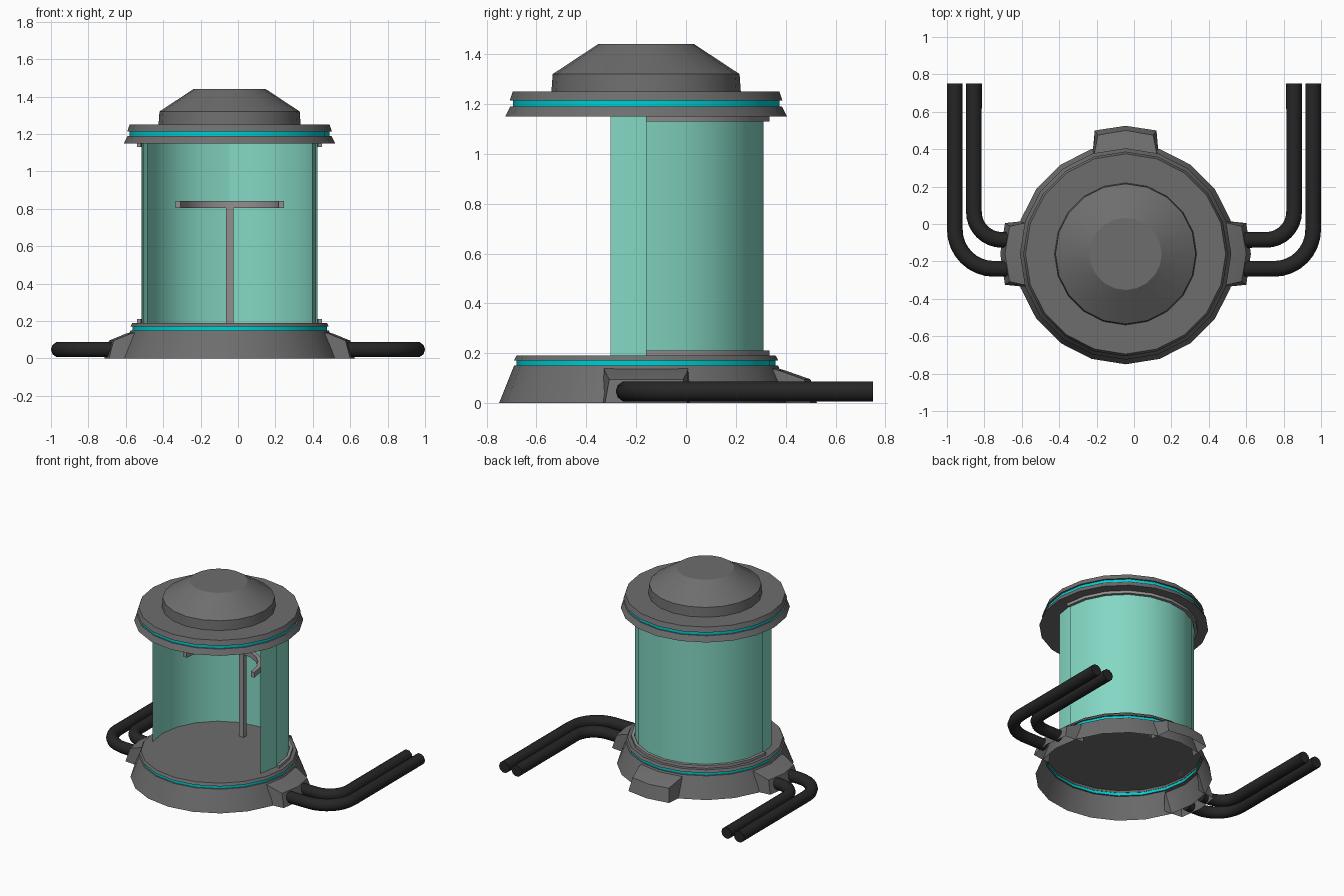
import bpy, bmesh, math
from math import sin, cos, pi, radians

if "Cube" in bpy.data.objects:
    bpy.data.objects.remove(bpy.data.objects["Cube"])

CX, CY = -0.045, -0.16   # axis of the chamber
SIDES = 20


def material(name, rgb):
    m = bpy.data.materials.new(name)
    m.diffuse_color = (*rgb, 1)
    m.use_nodes = True
    m.node_tree.nodes["Principled BSDF"].inputs["Base Color"].default_value = m.diffuse_color
    return m


GREY = material("dark grey metal", (0.155, 0.155, 0.155))
LIGHT = material("light grey metal", (0.29, 0.275, 0.275))
GLASS = material("green glass", (0.23, 0.68, 0.55))
TEAL = material("teal glow", (0.0, 0.62, 0.64))
BLACK = material("black rubber", (0.019, 0.019, 0.019))


def finish(name, bm, mat, loc=(CX, CY, 0)):
    bmesh.ops.remove_doubles(bm, verts=bm.verts, dist=1e-5)
    bmesh.ops.recalc_face_normals(bm, faces=bm.faces)
    me = bpy.data.meshes.new(name)
    bm.to_mesh(me)
    bm.free()
    me.materials.append(mat)
    ob = bpy.data.objects.new(name, me)
    ob.location = loc
    bpy.context.collection.objects.link(ob)
    bpy.ops.object.select_all(action='DESELECT')
    ob.select_set(True)
    bpy.context.view_layer.objects.active = ob
    bpy.ops.object.shade_smooth_by_angle(angle=radians(30))
    return ob


def revolve(name, profile, mat, start=0, end=360, closed=False):
    """Sweep an (r, z) profile around the chamber axis, in degrees."""
    bm = bmesh.new()
    steps = round((end - start) / (360 / SIDES))
    pts = profile + profile[:1] if closed else profile
    rows = []
    for i in range(steps + 1):
        a = radians(start + (end - start) * i / steps)
        rows.append([bm.verts.new((r * cos(a), r * sin(a), z)) for r, z in pts])
    for p, q in zip(rows, rows[1:]):
        for k in range(len(pts) - 1):
            if pts[k][0] == 0:
                bm.faces.new((p[k], p[k + 1], q[k + 1]))
            elif pts[k + 1][0] == 0:
                bm.faces.new((p[k], p[k + 1], q[k]))
            else:
                bm.faces.new((p[k], p[k + 1], q[k + 1], q[k]))
    if closed and end - start < 360:
        bm.faces.new(rows[0][:-1])
        bm.faces.new(rows[-1][:-1])
    return finish(name, bm, mat)


def rect(r0, r1, z0, z1):
    return [(r0, z0), (r1, z0), (r1, z1), (r0, z1)]


# Base: hollow skirt, glowing band, floor with rim
revolve("base_skirt", [(0.59, 0), (0.53, 0.15), (0.518, 0.15)], GREY)
revolve("base_glow_band", [(0.52, 0.15), (0.52, 0.172)], TEAL)
revolve("base_floor", [(0.518, 0.171), (0.53, 0.171), (0.52, 0.19), (0, 0.19)], GREY)

# Lid: flange, glowing band, upper rim, stepped dome
revolve("lid_flange", [(0, 1.15), (0.565, 1.15), (0.545, 1.19), (0.53, 1.19)], GREY)
revolve("lid_glow_band", [(0.535, 1.19), (0.535, 1.214)], TEAL)
revolve("lid_rim", [(0.53, 1.214), (0.547, 1.214), (0.535, 1.25), (0.37, 1.25)], GREY)
revolve("lid_dome", [(0.38, 1.25), (0.375, 1.32), (0.193, 1.44), (0, 1.44)], GREY)

# Glass: fixed rear half and two sliding doors left open at the front
revolve("rear_glass", [(0.47, 0.19), (0.47, 1.15)], GLASS, 0, 180)
revolve("right_door", [(0.462, 0.19), (0.462, 1.15)], GLASS, -18, 90)
revolve("left_door", [(0.462, 0.19), (0.462, 1.15)], GLASS, 90, 198)

# Door rails
for label, z in (("lower", 0.19), ("upper", 1.13)):
    revolve(label + "_rail", rect(0.474, 0.495, z, z + 0.02), LIGHT, 0, 180, True)

# Handrail on its post
revolve("handrail", rect(0.262, 0.29, 0.803, 0.842), LIGHT, 0, 180, True)
bm = bmesh.new()
bmesh.ops.create_cube(bm, size=1)
bmesh.ops.scale(bm, vec=(0.04, 0.03, 0.615), verts=bm.verts)
finish("handrail_post", bm, LIGHT, (CX, CY + 0.277, 0.4975))


# Wedge-shaped sockets around the base: rows of (reach, half width, height)
def socket(name, angle, extra):
    bm = bmesh.new()
    rows = []
    for r, w, z in ((0.50, 0.168, 0.14), (0.53, 0.168, 0.132),
                    (0.62 + extra, 0.148, 0.095), (0.645 + extra, 0.165, 0)):
        row = []
        for s, bulge in ((-1, 0), (0, 0.025), (1, 0)):
            x, y = r + bulge, s * w
            row.append(bm.verts.new((x * cos(angle) - y * sin(angle),
                                     x * sin(angle) + y * cos(angle), z)))
        rows.append(row)
    for p, q in zip(rows, rows[1:]):
        for k in range(2):
            bm.faces.new((p[k], p[k + 1], q[k + 1], q[k]))
    # side walls down to the ground
    for k, s in ((0, -1), (2, 1)):
        x, y = 0.5, s * 0.18
        foot = bm.verts.new((x * cos(angle) - y * sin(angle),
                             x * sin(angle) + y * cos(angle), 0))
        bm.faces.new([row[k] for row in rows] + [foot])
    finish(name, bm, GREY)


socket("right_socket", 0, 0)
socket("back_socket", pi / 2, 0.015)
socket("left_socket", pi, 0)


# Hoses: leave the socket sideways, bend once and run straight back
def hose(name, side, x_run, y_start, bend):
    x_start = 0.58 if side > 0 else 0.66
    pts = [(x_start, y_start)]
    for i in range(9):
        a = -pi / 2 + i * pi / 16
        pts.append((x_run - bend + bend * cos(a), y_start + bend + bend * sin(a)))
    pts.append((x_run, 0.75))
    cu = bpy.data.curves.new(name, 'CURVE')
    cu.dimensions = '3D'
    cu.bevel_depth = 0.042
    cu.bevel_resolution = 3
    cu.use_fill_caps = True
    sp = cu.splines.new('POLY')
    sp.points.add(len(pts) - 1)
    for p, (x, y) in zip(sp.points, pts):
        p.co = (side * x, y, 0.047, 1)
    sp.use_smooth = True
    cu.materials.append(BLACK)
    ob = bpy.data.objects.new(name, cu)
    bpy.context.collection.objects.link(ob)


for label, side in (("right", 1), ("left", -1)):
    hose(label + "_outer_hose", side, 0.958, -0.24, 0.21)
    hose(label + "_inner_hose", side, 0.856, -0.085, 0.15)
